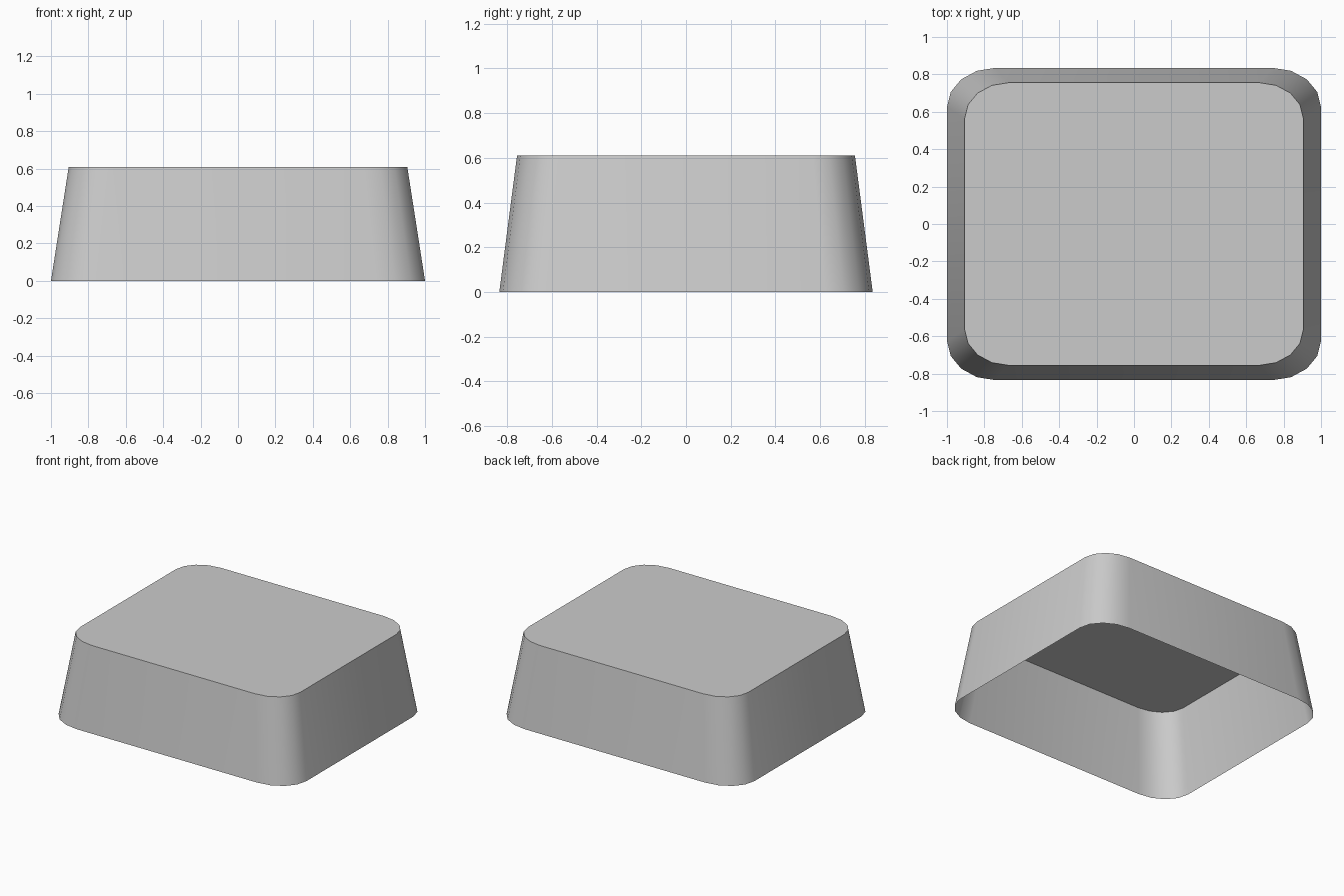
import bpy, bmesh
from math import sin, cos, pi

if "Cube" in bpy.data.objects:
    bpy.data.objects.remove(bpy.data.objects["Cube"])

HX, HY, H = 1.0, 0.835, 0.61      # base half sizes and height
RX, RY, SEG = 0.26, 0.21, 4       # elliptical corner radii and facets
TAPER = 0.905                     # top size relative to base


def outline(scale, z):
    """Rounded rectangle, counter-clockwise."""
    pts = []
    for q, (sx, sy) in enumerate([(1, 1), (-1, 1), (-1, -1), (1, -1)]):
        for i in range(SEG + 1):
            a = (q + i / SEG) * pi / 2
            pts.append((scale * (sx * (HX - RX) + RX * cos(a)),
                        scale * (sy * (HY - RY) + RY * sin(a)), z))
    return pts


bm = bmesh.new()
base = [bm.verts.new(p) for p in outline(1.0, 0)]
top = [bm.verts.new(p) for p in outline(TAPER, H)]

# Tapered walls, open underneath
n = len(base)
for i in range(n):
    j = (i + 1) % n
    bm.faces.new((base[i], base[j], top[j], top[i]))

# Flat top
bm.faces.new(top)

mesh = bpy.data.meshes.new("tapered_cover")
bm.to_mesh(mesh)
bm.free()
cover = bpy.data.objects.new("tapered_cover", mesh)
bpy.context.collection.objects.link(cover)

# Smooth corners, crisp top edge
bpy.context.view_layer.objects.active = cover
cover.select_set(True)
bpy.ops.object.shade_smooth_by_angle(angle=pi / 4)
